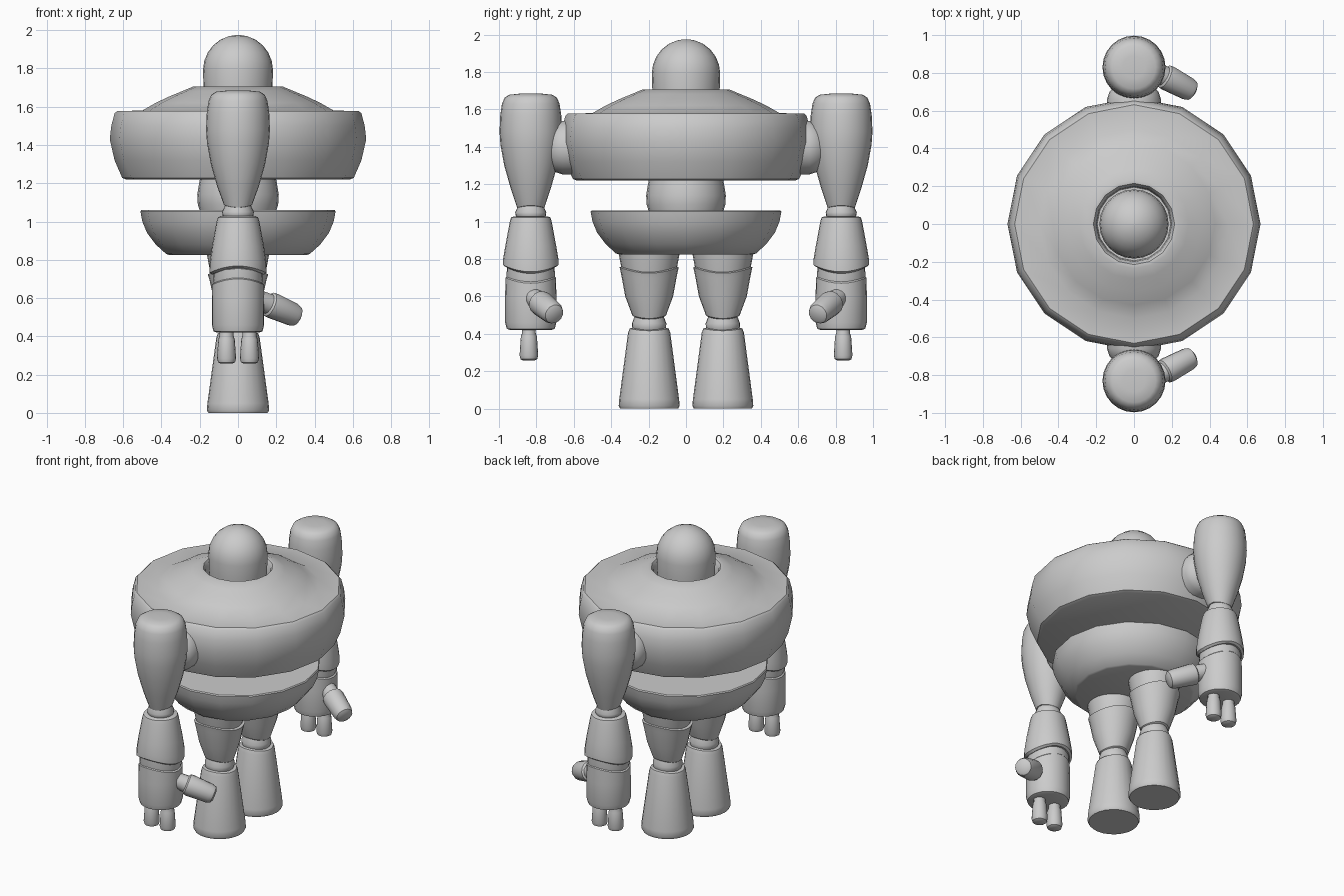
import bpy, bmesh, math
from mathutils import Vector


def lathe(name, profile, loc=(0, 0, 0), sides=24, axis=(0, 0, 1)):
    """Spin (radius, height[, wave]) points; wave lifts the +-y sides of a ring and dips +-x."""
    bm = bmesh.new()
    rings = []
    for p in profile:
        r, z = p[:2]
        w = p[2] if len(p) > 2 else 0
        ring = []
        for i in range(sides):
            a = 2 * math.pi * i / sides
            ring.append(bm.verts.new((r * math.cos(a), r * math.sin(a), z - w * math.cos(2 * a))))
        rings.append(ring)
    for a, b in zip(rings, rings[1:]):
        for i in range(sides):
            j = (i + 1) % sides
            bm.faces.new((a[i], a[j], b[j], b[i]))
    bm.faces.new(rings[0][::-1])
    bm.faces.new(rings[-1])
    rot = Vector((0, 0, 1)).rotation_difference(Vector(axis))
    for v in bm.verts:
        v.co = rot @ v.co + Vector(loc)
    bmesh.ops.recalc_face_normals(bm, faces=bm.faces)
    me = bpy.data.meshes.new(name)
    bm.to_mesh(me)
    bm.free()
    ob = bpy.data.objects.new(name, me)
    bpy.context.collection.objects.link(ob)
    bpy.ops.object.select_all(action='DESELECT')
    ob.select_set(True)
    bpy.context.view_layer.objects.active = ob
    bpy.ops.object.shade_smooth_by_angle(angle=math.radians(35))
    return ob


# Head: cylinder with a domed top
dome = [(0.183 * math.cos(math.radians(a)), 1.79 + 0.185 * math.sin(math.radians(a)))
        for a in (0, 15, 30, 45, 60, 75, 87)]
lathe("head", [(0.175, 1.6), (0.18, 1.7)] + dome)

# Chest: faceted drum with a raised collar and neck well
lathe("chest", [(0.585, 1.22), (0.605, 1.228), (0.645, 1.32), (0.67, 1.43), (0.662, 1.5),
                (0.645, 1.565), (0.632, 1.577), (0.5, 1.58), (0.43, 1.62), (0.36, 1.653),
                (0.29, 1.682), (0.235, 1.705), (0.215, 1.703), (0.2, 1.68), (0.195, 1.61)], sides=16)

# Waist and pelvis bowl
lathe("waist", [(0.195, 1.04), (0.21, 1.09), (0.213, 1.14), (0.205, 1.19), (0.195, 1.24)])
lathe("pelvis", [(0.36, 0.825), (0.375, 0.83), (0.43, 0.88), (0.475, 0.94), (0.5, 1.0),
                 (0.51, 1.053), (0.505, 1.06)], sides=16)

for side, s in (("right", -1), ("left", 1)):
    # Legs
    leg = (0, 0.197 * s, 0)
    lathe(side + "_hip", [(0.13, 0.68), (0.15, 0.76), (0.165, 0.84)], leg)
    lathe(side + "_thigh", [(0.075, 0.48, 0.008), (0.09, 0.49, 0.008), (0.128, 0.6), (0.15, 0.71, 0.01),
                            (0.158, 0.74, 0.016), (0.145, 0.745, 0.016)], leg)
    lathe(side + "_knee", [(0.07, 0.39), (0.09, 0.43), (0.092, 0.455), (0.075, 0.5)], leg)
    lathe(side + "_shin", [(0.155, 0), (0.163, 0.015), (0.16, 0.05), (0.113, 0.4, 0.005),
                           (0.105, 0.422, 0.006), (0.09, 0.426, 0.006)], leg)

    # Shoulder joint, pointing sideways into the chest
    lathe(side + "_shoulder", [(0.143, 0.55), (0.143, 0.66), (0.13, 0.7), (0.1, 0.73)],
          (0, 0, 1.395), axis=(0, s, 0))

    # Arm
    arm = (0, 0.83 * s, 0)
    lathe(side + "_upper_arm", [(0.06, 1.075, -0.006), (0.073, 1.08, -0.006), (0.108, 1.18), (0.142, 1.3),
                                (0.162, 1.41), (0.167, 1.48), (0.163, 1.57), (0.154, 1.63),
                                (0.14, 1.662), (0.115, 1.678), (0.06, 1.684)], arm)
    lathe(side + "_elbow", [(0.06, 1.0), (0.08, 1.03), (0.083, 1.05), (0.06, 1.1)], arm)
    lathe(side + "_forearm", [(0.135, 0.74, 0.018), (0.149, 0.75, 0.018), (0.148, 0.79, 0.01),
                              (0.136, 0.87), (0.112, 1.0), (0.105, 1.022), (0.09, 1.028)], arm)
    lathe(side + "_wrist", [(0.12, 0.64), (0.13, 0.7), (0.125, 0.8)], arm)

    # Hand, two fingers and a forward-inward thumb
    lathe(side + "_hand", [(0.11, 0.42), (0.128, 0.426), (0.137, 0.46), (0.137, 0.6),
                           (0.135, 0.685, 0.015), (0.12, 0.7, 0.016)], arm)
    for n, x in (("back", -0.06), ("front", 0.06)):
        f = (x, 0.84 * s, 0)
        lathe(f"{side}_{n}_finger", [(0.03, 0.257), (0.044, 0.264), (0.05, 0.285), (0.043, 0.385),
                                     (0.036, 0.405), (0.038, 0.44)], f, 16)
    tip = Vector((0.3, 0.708 * s, 0.508))
    base = Vector((0.165, 0.78 * s, 0.567))
    L = (tip - base).length
    lathe(side + "_thumb", [(0.05, -0.08), (0.054, -0.008), (0.066, 0.0), (0.068, 0.02), (0.061, L - 0.015),
                            (0.053, L + 0.008), (0.035, L + 0.018)], base, 16, tip - base)
